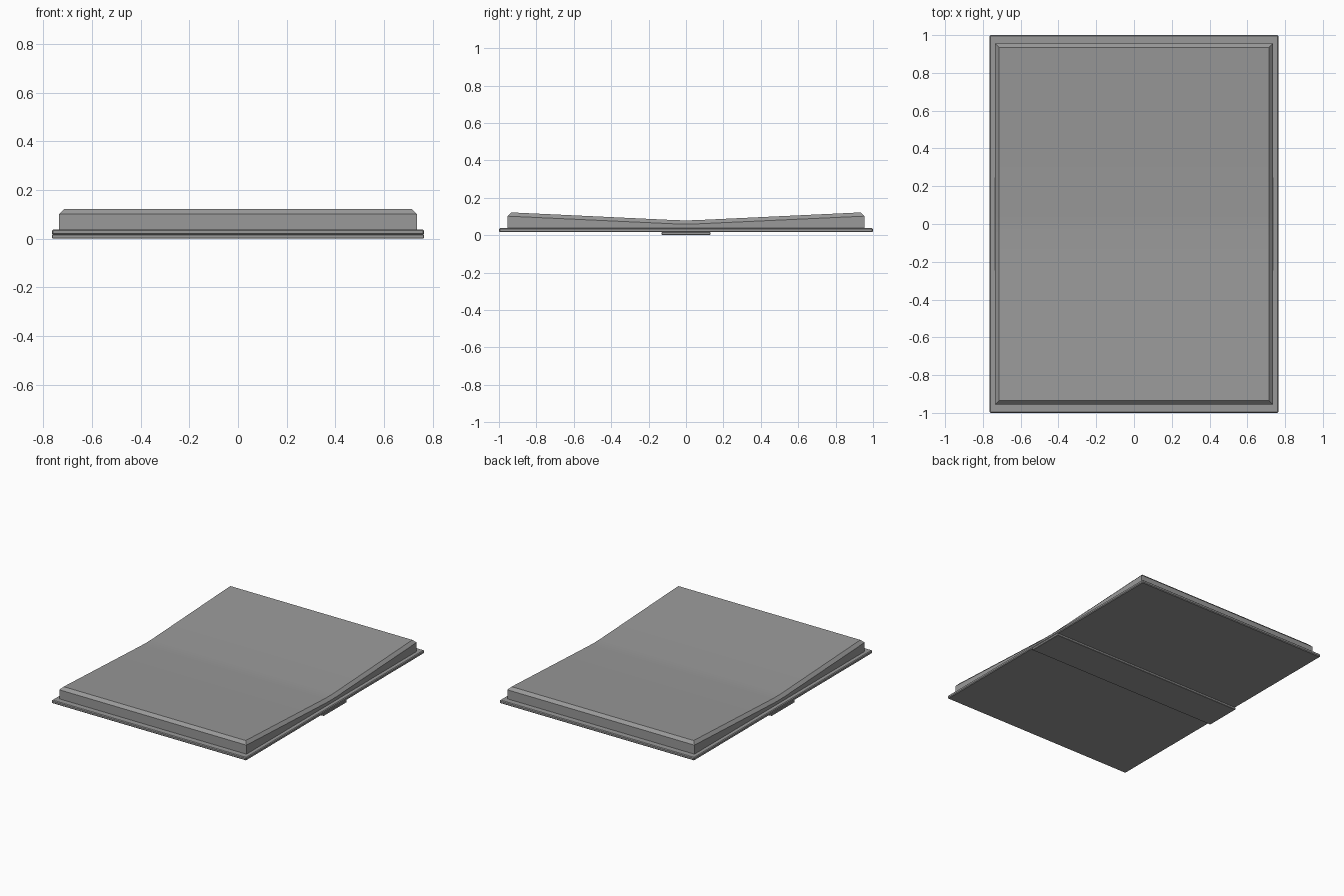
import bpy, bmesh

cube = bpy.data.objects.get("Cube")
if cube:
    bpy.data.objects.remove(cube, do_unlink=True)

grey = bpy.data.materials.new("mid_grey")
grey.use_nodes = True
colour = (0.32, 0.32, 0.32, 1)
grey.diffuse_color = colour
grey.node_tree.nodes["Principled BSDF"].inputs["Base Color"].default_value = colour


def finish(name, bm):
    bmesh.ops.recalc_face_normals(bm, faces=bm.faces)
    mesh = bpy.data.meshes.new(name)
    bm.to_mesh(mesh)
    bm.free()
    obj = bpy.data.objects.new(name, mesh)
    bpy.context.collection.objects.link(obj)
    mesh.materials.append(grey)
    return obj


def slab(name, half_x, half_y, low, high, bevel):
    bm = bmesh.new()
    bmesh.ops.create_cube(bm, size=2)
    for v in bm.verts:
        v.co = (v.co.x * half_x, v.co.y * half_y, low if v.co.z < 0 else high)
    obj = finish(name, bm)
    mod = obj.modifiers.new("edge_chamfer", "BEVEL")
    mod.width = bevel
    mod.segments = 1


# Flat cover board and the spine strip below it
slab("cover", 0.765, 1.0, 0.016, 0.038, 0.005)
slab("spine", 0.765, 0.13, 0.0, 0.017, 0.003)

# Open page block: lofted cross-sections dipping towards the gutter
half_x, half_y, chamfer, base = 0.735, 0.955, 0.02, 0.036
bm = bmesh.new()
rows = []
for t in (-1, -0.5, -0.06, 0, 0.06, 0.5, 1):
    top = 0.078 + 0.044 * max(abs(t), 0.03)
    y, inner_y = t * half_y, t * (half_y - chamfer)
    half = [(half_x, y, base), (half_x, y, top - chamfer),
            (half_x - chamfer, inner_y, top)]
    ring = half + [(-x, yy, z) for x, yy, z in reversed(half)]
    rows.append([bm.verts.new(p) for p in ring])
for a, b in zip(rows, rows[1:]):
    for i in range(len(a)):
        j = (i + 1) % len(a)
        bm.faces.new((a[i], a[j], b[j], b[i]))
for end in (rows[0], rows[-1]):
    bm.faces.new((end[0], end[1], end[4], end[5]))
    bm.faces.new((end[1], end[2], end[3], end[4]))
pages = finish("pages", bm)

# Soft dip across the gutter, crisp block edges
bpy.ops.object.select_all(action="DESELECT")
pages.select_set(True)
bpy.context.view_layer.objects.active = pages
bpy.ops.object.shade_smooth_by_angle(angle=0.35)
